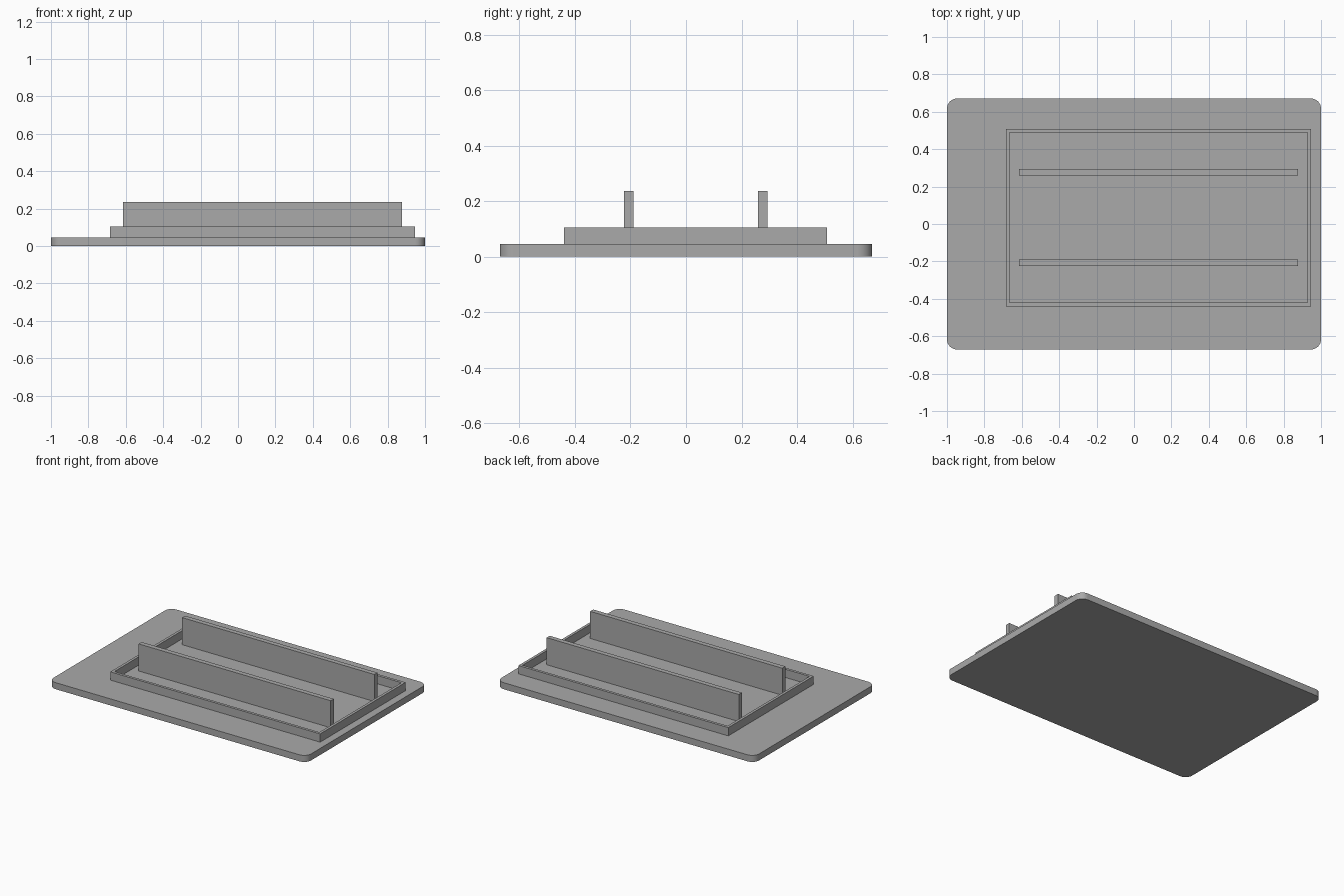
import bpy
import bmesh

cube = bpy.data.objects.get("Cube")
if cube:
    bpy.data.objects.remove(cube, do_unlink=True)

grey = bpy.data.materials.new("plain grey")
grey.use_nodes = True
colour = (0.4, 0.4, 0.4, 1)
grey.diffuse_color = colour
grey.node_tree.nodes["Principled BSDF"].inputs["Base Color"].default_value = colour


def finish(name, bm):
    """Turn a bmesh into a grey object."""
    bmesh.ops.recalc_face_normals(bm, faces=bm.faces)
    mesh = bpy.data.meshes.new(name)
    bm.to_mesh(mesh)
    bm.free()
    mesh.materials.append(grey)
    obj = bpy.data.objects.new(name, mesh)
    bpy.context.collection.objects.link(obj)
    return obj


def box(x, y, z):
    """Box spanning the given (low, high) ranges."""
    bm = bmesh.new()
    bmesh.ops.create_cube(bm, size=1)
    for v in bm.verts:
        v.co = [r[0] if c < 0 else r[1] for c, r in zip(v.co, (x, y, z))]
    return bm


BASE_TOP, FRAME_TOP, RIB_TOP = 0.046, 0.104, 0.236

# Base plate with rounded vertical corners
bm = box((-1, 1), (-0.671, 0.671), (0, BASE_TOP))
uprights = [e for e in bm.edges if abs(e.verts[0].co.z - e.verts[1].co.z) > 0.01]
bmesh.ops.bevel(bm, geom=uprights, offset=0.054, segments=8, profile=0.5, affect='EDGES')
plate = finish("base_plate", bm)
bpy.context.view_layer.objects.active = plate
plate.select_set(True)
bpy.ops.object.shade_smooth_by_angle()

# Low rectangular frame: inset the outline, drop the middle, extrude the rim
bm = bmesh.new()
bmesh.ops.create_grid(bm, x_segments=1, y_segments=1, size=1)
for v in bm.verts:
    v.co = (-0.684 if v.co.x < 0 else 0.946, -0.44 if v.co.y < 0 else 0.508, BASE_TOP)
middle = bm.faces[:]
bmesh.ops.inset_region(bm, faces=middle, thickness=0.027, use_boundary=True)
bmesh.ops.delete(bm, geom=middle, context='FACES_ONLY')
rim = bmesh.ops.extrude_face_region(bm, geom=bm.faces[:], use_keep_orig=True)
top = [g for g in rim["geom"] if isinstance(g, bmesh.types.BMVert)]
bmesh.ops.translate(bm, verts=top, vec=(0, 0, FRAME_TOP - BASE_TOP))
finish("raised_frame", bm)

# Two upright ribs standing on the plate inside the frame
for name, y in (("front_rib", -0.207), ("back_rib", 0.276)):
    finish(name, box((-0.615, 0.877), (y - 0.017, y + 0.017), (BASE_TOP, RIB_TOP)))
